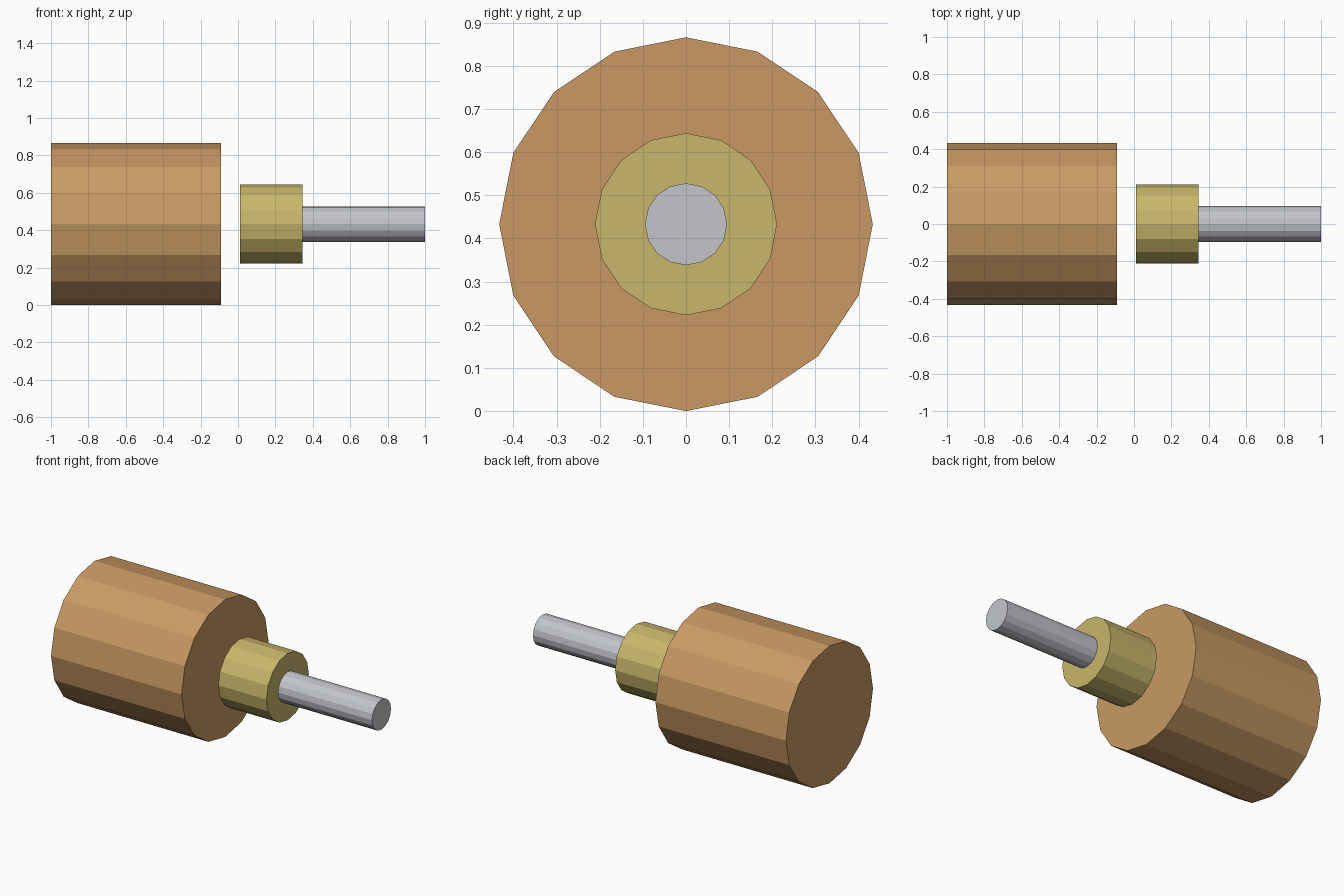
import bpy
import math

cube = bpy.data.objects.get("Cube")
if cube:
    bpy.data.objects.remove(cube, do_unlink=True)

AXIS_Z = 0.433


def material(name, color):
    mat = bpy.data.materials.new(name)
    mat.use_nodes = True
    mat.diffuse_color = (*color, 1)
    mat.node_tree.nodes["Principled BSDF"].inputs["Base Color"].default_value = (*color, 1)
    return mat


def rod(name, x_start, x_end, radius, mat):
    """Flat-sided cylinder lying along x, with a vertex line on top."""
    bpy.ops.mesh.primitive_cylinder_add(
        vertices=16, radius=radius, depth=x_end - x_start,
        location=((x_start + x_end) / 2, 0, AXIS_Z),
        rotation=(0, math.pi / 2, 0))
    obj = bpy.context.object
    obj.name = name
    obj.data.materials.append(mat)
    return obj


# Large drum, separate collar and slim shaft on one axis
rod("drum", -1, -0.09, 0.433, material("copper brown", (0.58, 0.323, 0.125)))
rod("collar", 0.01, 0.346, 0.211, material("brass yellow", (0.58, 0.473, 0.147)))
rod("shaft", 0.346, 1, 0.095, material("light steel", (0.539, 0.558, 0.591)))
